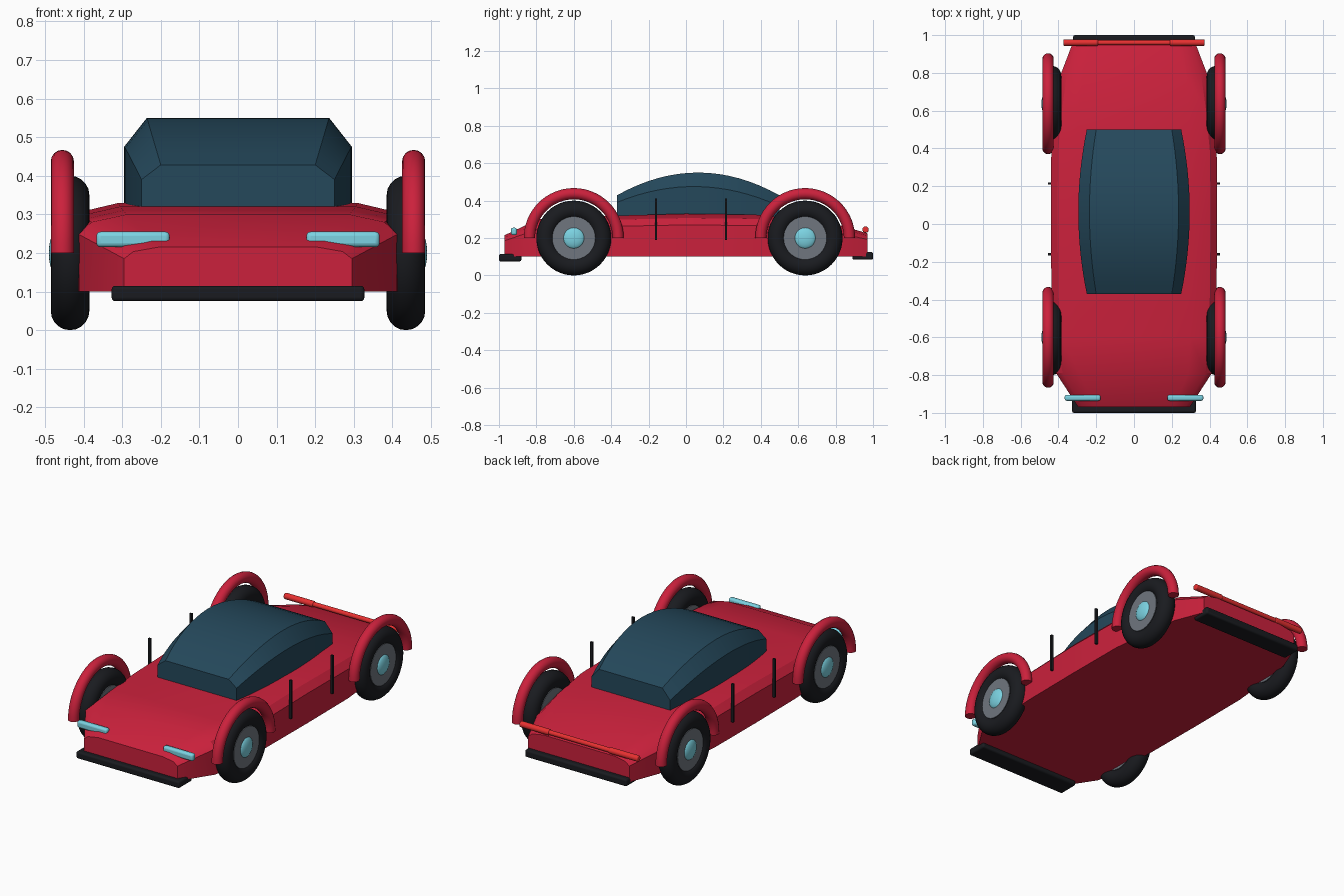
import bpy, bmesh
from math import pi, sin, cos, radians

if "Cube" in bpy.data.objects:
    bpy.data.objects.remove(bpy.data.objects["Cube"])


def material(name, r, g, b):
    m = bpy.data.materials.new(name)
    m.diffuse_color = (r, g, b, 1)
    m.use_nodes = True
    m.node_tree.nodes["Principled BSDF"].inputs["Base Color"].default_value = m.diffuse_color
    return m


RED = material("red_paint", 0.6, 0.015, 0.045)
GLASS = material("dark_glass", 0.018, 0.065, 0.105)
BLACK = material("black_rubber", 0.01, 0.011, 0.014)
METAL = material("grey_metal", 0.16, 0.18, 0.21)
CYAN = material("cyan_lamp", 0.2, 0.65, 0.76)
LAMP = material("red_lamp", 0.8, 0.03, 0.03)


def finish(name, mat, angle=30):
    ob = bpy.context.object
    ob.name = name
    ob.data.materials.append(mat)
    bpy.ops.object.shade_smooth_by_angle(angle=radians(angle))
    return ob


def loft(name, rings, mat, angle=30):
    """Skin a list of closed rings and cap both ends."""
    bm = bmesh.new()
    vs = [[bm.verts.new(p) for p in ring] for ring in rings]
    n = len(vs[0])
    for a, b in zip(vs, vs[1:]):
        for i in range(n):
            j = (i + 1) % n
            bm.faces.new((a[i], a[j], b[j], b[i]))
    bm.faces.new(vs[0])
    bm.faces.new(vs[-1])
    bmesh.ops.recalc_face_normals(bm, faces=bm.faces)
    me = bpy.data.meshes.new(name)
    bm.to_mesh(me)
    bm.free()
    ob = bpy.data.objects.new(name, me)
    bpy.context.collection.objects.link(ob)
    bpy.ops.object.select_all(action='DESELECT')
    bpy.context.view_layer.objects.active = ob
    ob.select_set(True)
    return finish(name, mat, angle)


def section(y, half):
    """Mirror a half profile (bottom to top, x > 0) into a closed ring."""
    return [(x, y, z) for x, z in half] + [(-x, y, z) for x, z in reversed(half)]


def box(name, loc, size, mat, bevel=0.0):
    bpy.ops.mesh.primitive_cube_add(size=1, location=loc)
    ob = bpy.context.object
    ob.scale = size
    bpy.ops.object.transform_apply(location=False, rotation=False, scale=True)
    if bevel:
        mod = ob.modifiers.new("bevel", 'BEVEL')
        mod.width, mod.segments = bevel, 3
    return finish(name, mat, 40)


def rod(name, loc, radius, depth, mat, bevel=0.0):
    """Cylinder lying along x."""
    bpy.ops.mesh.primitive_cylinder_add(vertices=40, radius=radius, depth=depth,
                                        location=loc, rotation=(0, pi / 2, 0))
    if bevel:
        mod = bpy.context.object.modifiers.new("bevel", 'BEVEL')
        mod.width, mod.segments, mod.limit_method = bevel, 3, 'ANGLE'
    return finish(name, mat, 40)


# Body: stations of y, half width, top height
stations = [(-0.97, 0.295, 0.215), (-0.79, 0.412, 0.30), (-0.6, 0.425, 0.31),
            (-0.37, 0.437, 0.32), (0.0, 0.44, 0.33), (0.37, 0.438, 0.325),
            (0.6, 0.415, 0.305), (0.8, 0.385, 0.275), (0.97, 0.32, 0.225)]
loft("body", [section(y, [(w, 0.1), (w, 0.1 + 0.74 * (t - 0.1)),
                          (0.92 * w, 0.1 + 0.9 * (t - 0.1)), (0.7 * w, t)])
              for y, w, t in stations], RED)

# Cabin: arched glass canopy
rings = []
for i in range(17):
    t = -1 + i / 8
    w = 0.295 - 0.045 * t * t
    rings.append(section(0.065 + 0.435 * t,
                         [(w, 0.3), (w, 0.475 - 0.095 * t * t - 0.01 * t),
                          (0.8 * w, 0.55 - 0.122 * t * t)]))
loft("cabin", rings, GLASS, 22)

# Wheels and arched fenders
for side in (-1, 1):
    for end, wy in (("front", -0.6), ("rear", 0.637)):
        tag = f"{end}_{'left' if side < 0 else 'right'}"
        x = side * 0.435
        bpy.ops.mesh.primitive_torus_add(major_radius=0.15, minor_radius=0.05,
                                         major_segments=48, minor_segments=20,
                                         location=(x, wy, 0.2), rotation=(0, pi / 2, 0))
        finish("tyre_" + tag, BLACK)
        rod("rim_" + tag, (x, wy, 0.2), 0.115, 0.078, METAL)
        bpy.ops.mesh.primitive_uv_sphere_add(segments=28, ring_count=16, radius=0.058,
                                             location=(x + side * 0.032, wy, 0.2))
        bpy.context.object.scale = (0.4, 1, 1)
        finish("hubcap_" + tag, CYAN)
        arch = []
        for i in range(33):
            a = pi * i / 32
            arch.append([(side * 0.455 + 0.03 * cos(b),
                          wy + (0.237 + 0.03 * sin(b)) * cos(a),
                          0.2 + (0.237 + 0.03 * sin(b)) * sin(a))
                         for b in (2 * pi * k / 16 for k in range(16))])
        loft("fender_" + tag, arch, RED, 40)

# Lamps and door seams on each side
for side in (-1, 1):
    tag = "left" if side < 0 else "right"
    box("headlight_" + tag, (side * 0.272, -0.92, 0.235), (0.19, 0.032, 0.04), CYAN, 0.011)
    rod("taillight_" + tag, (side * 0.282, 0.96, 0.245), 0.017, 0.185, LAMP, 0.006)
    for k, y in enumerate((-0.16, 0.214)):
        box(f"door_seam_{tag}_{k}", (side * 0.447, y, 0.3), (0.014, 0.011, 0.22), BLACK)
rod("taillight_bar", (0, 0.96, 0.245), 0.013, 0.4, LAMP)

# Bumpers
box("front_bumper", (0, -0.94, 0.095), (0.655, 0.12, 0.04), BLACK, 0.01)
box("rear_bumper", (0, 0.945, 0.105), (0.645, 0.11, 0.042), BLACK, 0.01)
